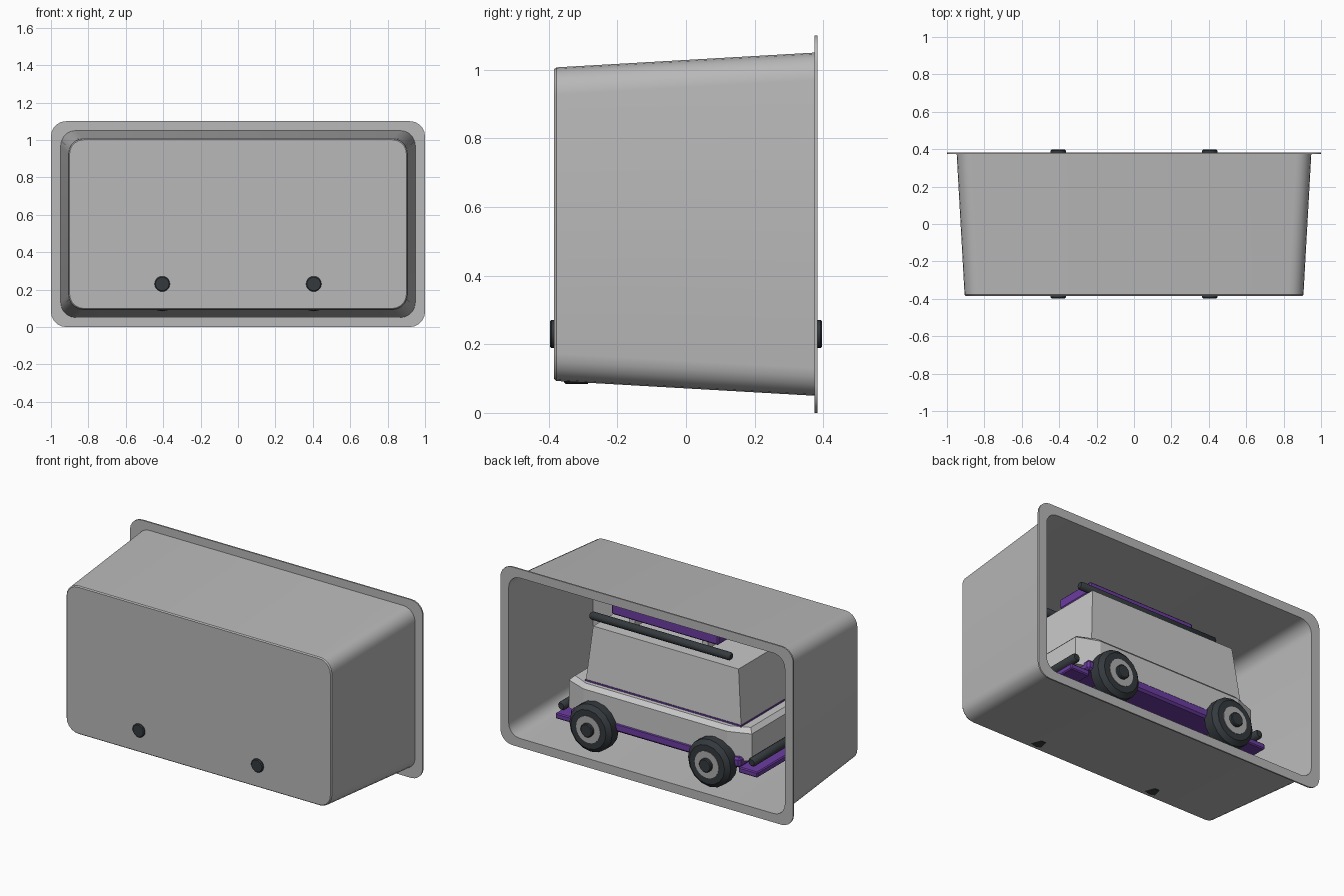
import bpy, bmesh, math
from mathutils import Matrix

if "Cube" in bpy.data.objects:
    bpy.data.objects.remove(bpy.data.objects["Cube"])


def material(name, rgb):
    m = bpy.data.materials.new(name)
    m.diffuse_color = (*rgb, 1)
    m.use_nodes = True
    m.node_tree.nodes["Principled BSDF"].inputs["Base Color"].default_value = m.diffuse_color
    return m


SHELL = material("tray grey", (0.48, 0.48, 0.485))
BODY = material("body light grey", (0.58, 0.58, 0.58))
PURPLE = material("purple", (0.15, 0.045, 0.36))
DARK = material("rubber dark", (0.035, 0.042, 0.048))
RIM = material("rim grey", (0.42, 0.42, 0.43))


def finish(bm, name, mat, smooth=None):
    bmesh.ops.recalc_face_normals(bm, faces=bm.faces)
    me = bpy.data.meshes.new(name)
    bm.to_mesh(me)
    bm.free()
    me.materials.append(mat)
    ob = bpy.data.objects.new(name, me)
    bpy.context.collection.objects.link(ob)
    if smooth:
        bpy.context.view_layer.objects.active = ob
        ob.select_set(True)
        bpy.ops.object.shade_smooth_by_angle(angle=math.radians(smooth))
        ob.select_set(False)
    return ob


def loft(bm, rings, cap_start=True, cap_end=True):
    vs = [[bm.verts.new(p) for p in ring] for ring in rings]
    n = len(vs[0])
    for a, b in zip(vs, vs[1:]):
        for i in range(n):
            j = (i + 1) % n
            bm.faces.new((a[i], a[j], b[j], b[i]))
    if cap_start:
        bm.faces.new(vs[0])
    if cap_end:
        bm.faces.new(vs[-1][::-1])


def box(name, lo, hi, mat, bevel=0.0):
    bm = bmesh.new()
    rings = [[(lo[0], lo[1], z), (hi[0], lo[1], z), (hi[0], hi[1], z), (lo[0], hi[1], z)]
             for z in (lo[2], hi[2])]
    loft(bm, rings)
    if bevel:
        bmesh.ops.bevel(bm, geom=bm.edges[:], offset=bevel, segments=1, affect='EDGES')
    return finish(bm, name, mat)


def rounded_loop(hw, hz, r, y, cz=0.55, seg=5):
    pts = []
    for k, (sx, sz) in enumerate(((1, 1), (-1, 1), (-1, -1), (1, -1))):
        for i in range(seg + 1):
            a = math.pi / 2 * (k + i / seg)
            pts.append((sx * (hw - r) + r * math.cos(a), y,
                        cz + sz * (hz - r) + r * math.sin(a)))
    return pts


# Display tray: tapered open box with a flat flange and thin walls
bm = bmesh.new()
loft(bm, [rounded_loop(*p) for p in (
    (0.900, 0.451, 0.075, -0.385), (0.906, 0.457, 0.08, -0.378),
    (0.948, 0.500, 0.08, 0.374), (1.0, 0.55, 0.08, 0.374),
    (1.0, 0.55, 0.08, 0.383), (0.943, 0.495, 0.075, 0.383),
    (0.901, 0.452, 0.075, -0.378))])
finish(bm, "display_tray", SHELL, 30)


# Lower body: plan outline with cut corners, shoulders leaning in
def plan(z, inset=0.0):
    x0, x1, y0, y1 = 0.49, 0.625 - inset, 0.25 - inset, 0.30 - inset
    return [(x1, -y0, z), (x1, y0, z), (x0, y1, z), (-x0, y1, z),
            (-x1, y0, z), (-x1, -y0, z), (-x0, -y1, z), (x0, -y1, z)]


bm = bmesh.new()
loft(bm, [plan(0.26), plan(0.43), plan(0.455, 0.025)])
finish(bm, "lower_body", BODY)

# Cabin, slightly narrower at the roof
bm = bmesh.new()
loft(bm, [[(-a, -w, z), (b, -w, z), (b, w, z), (-a, w, z)]
          for a, b, w, z in ((0.55, 0.51, 0.248, 0.46), (0.513, 0.48, 0.22, 0.79))])
finish(bm, "cabin", BODY)
box("belt_line", (-0.553, -0.251, 0.45), (0.513, 0.251, 0.464), PURPLE)

# Chassis with sills showing between the wheels
box("chassis_sills", (-0.58, -0.305, 0.225), (0.58, 0.305, 0.285), PURPLE, 0.012)


# Bars and rails
def bar(name, centre, length, axis, r=0.024):
    bm = bmesh.new()
    rings = []
    for t, s in ((-0.5, 0.7), (-0.5 + 0.01 / length, 1), (0.5 - 0.01 / length, 1), (0.5, 0.7)):
        ring = []
        for i in range(10):
            a = math.tau * i / 10
            u, v = r * s * math.cos(a), r * s * math.sin(a)
            d = (t * length, u, v) if axis == 'X' else (u, t * length, v)
            ring.append([c + e for c, e in zip(centre, d)])
        rings.append(ring)
    loft(bm, rings)
    finish(bm, name, DARK, 40)


for s, side in ((-1, "right"), (1, "left")):
    bar(f"roof_rail_{side}", (0.05, s * 0.17, 0.825), 0.96, 'X')
for s, end in ((-1, "front"), (1, "rear")):
    bar(f"{end}_bumper_bar", (s * 0.65, 0, 0.275), 0.58, 'Y', 0.027)
    xs = sorted((s * 0.56, s * 0.69))
    box(f"{end}_skid_plate", (xs[0], -0.29, 0.19), (xs[1], 0.29, 0.225), PURPLE, 0.006)

# Roof box on two low supports
box("roof_box", (-0.31, -0.13, 0.845), (0.42, 0.13, 0.91), PURPLE, 0.008)
for x in (-0.2, 0.3):
    box("roof_box_support", (x - 0.02, -0.1, 0.785), (x + 0.02, 0.1, 0.85), BODY)


# Wheels: tyre, rim disc and hub cap turned around the y axis
def turned(name, profile, mat, cx, cz, side, n):
    bm = bmesh.new()
    loft(bm, [[(cx + r * math.cos(math.tau * i / n), side * y,
                cz + r * math.sin(math.tau * i / n)) for i in range(n)]
              for r, y in profile])
    finish(bm, name, mat, 25)


for x, end in ((-0.405, "front"), (0.405, "rear")):
    for s, side in ((-1, "right"), (1, "left")):
        tag = f"{end}_{side}"
        turned(f"tyre_{tag}", ((0.115, 0.262), (0.146, 0.287), (0.146, 0.35),
                               (0.12, 0.374), (0.08, 0.374)), DARK, x, 0.23, s, 16)
        turned(f"rim_{tag}", ((0.082, 0.35), (0.082, 0.377)), RIM, x, 0.23, s, 20)
        turned(f"hub_cap_{tag}", ((0.041, 0.36), (0.041, 0.392), (0.036, 0.397)),
               DARK, x, 0.23, s, 20)
    # Axle between the wheels
    bar(f"{end}_axle", (x, 0, 0.23), 0.56, 'Y', 0.025)
